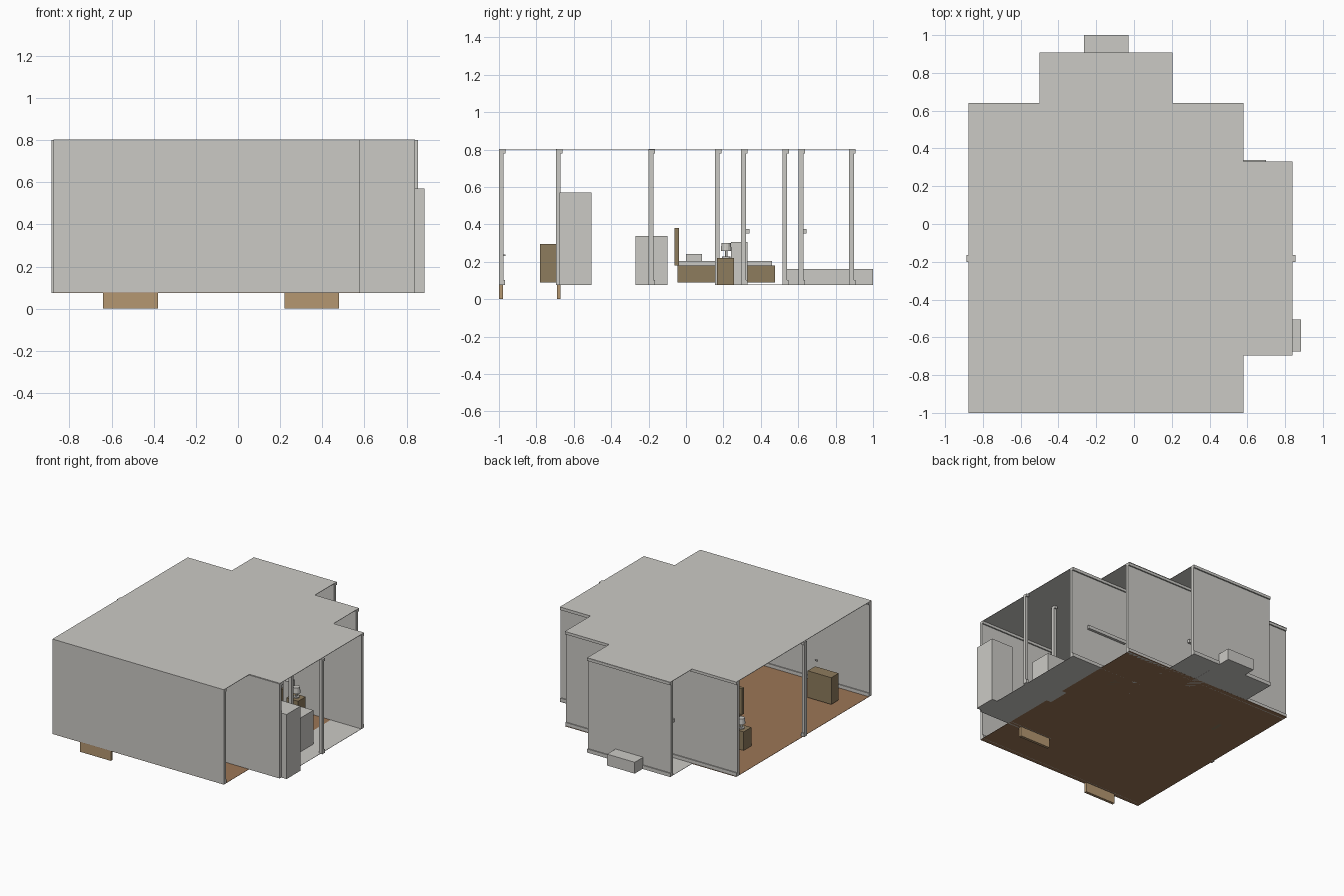
import bpy, bmesh

if "Cube" in bpy.data.objects:
    bpy.data.objects.remove(bpy.data.objects["Cube"])

FLOOR, CEIL, THICK = 0.075, 0.80, 0.025


def material(name, rgb):
    m = bpy.data.materials.new(name)
    m.diffuse_color = (*rgb, 1)
    m.use_nodes = True
    m.node_tree.nodes["Principled BSDF"].inputs["Base Color"].default_value = m.diffuse_color
    return m


white = material("warm_white", (0.60, 0.59, 0.56))
wood = material("floor_wood", (0.33, 0.18, 0.093))
tan = material("door_tan", (0.46, 0.31, 0.165))
brown = material("furniture_brown", (0.27, 0.20, 0.11))


def finish(name, bm, mat):
    bmesh.ops.recalc_face_normals(bm, faces=bm.faces)
    me = bpy.data.meshes.new(name)
    bm.to_mesh(me)
    bm.free()
    me.materials.append(mat)
    ob = bpy.data.objects.new(name, me)
    bpy.context.collection.objects.link(ob)
    return ob


def add_box(bm, x, y, z):
    vs = bmesh.ops.create_cube(bm, size=1)["verts"]
    for v in vs:
        v.co = [(r[0] + r[1]) / 2 + c * (r[1] - r[0]) for r, c in zip((x, y, z), v.co)]


def box(name, x, y, z, mat):
    bm = bmesh.new()
    add_box(bm, x, y, z)
    return finish(name, bm, mat)


def slab(name, outline, z, depth, mat):
    bm = bmesh.new()
    face = bm.faces.new([bm.verts.new((x, y, z)) for x, y in outline])
    ext = bmesh.ops.extrude_face_region(bm, geom=[face])
    for v in ext["geom"]:
        if isinstance(v, bmesh.types.BMVert):
            v.co.z += depth
    return finish(name, bm, mat)


def wall(name, x0, x1, y):
    # panel with a skirting board and a crown strip on its rear face
    bm = bmesh.new()
    add_box(bm, (x0, x1), (y, y + THICK), (FLOOR, CEIL))
    add_box(bm, (x0, x1), (y + THICK, y + THICK + 0.008), (FLOOR, FLOOR + 0.028))
    add_box(bm, (x0, x1), (y + THICK, y + THICK + 0.01), (CEIL - 0.02, CEIL))
    return finish(name, bm, white)


# ceiling following the stepped plan
slab("ceiling", [(-0.875, -1), (0.58, -1), (0.58, -0.69), (0.84, -0.69), (0.84, 0.33),
                 (0.58, 0.33), (0.58, 0.64), (0.205, 0.64), (0.205, 0.905),
                 (-0.5, 0.905), (-0.5, 0.64), (-0.875, 0.64)], CEIL, 0.003, white)

# floors
slab("wood_floor", [(-0.875, -1), (0.58, -1), (0.58, 0.64), (-0.875, 0.64)], FLOOR, 0.002, wood)
slab("kitchen_floor", [(0.58, -0.69), (0.84, -0.69), (0.84, 0.33), (0.58, 0.33)], FLOOR, 0.002, white)
slab("rear_floor", [(-0.5, 0.165), (0.205, 0.165), (0.205, 0.905), (-0.5, 0.905)],
     FLOOR + 0.0005, 0.002, white)

# walls across the plan
wall("front_wall", -0.875, 0.58, -1.0)
wall("kitchen_front_wall", 0.205, 0.84, -0.695)
wall("kitchen_rear_wall", 0.205, 0.84, 0.295)
wall("rear_wall", -0.875, 0.58, 0.602)
wall("bay_wall", -0.5, 0.205, 0.872)

# posts left at the partition corners
for i, (x, y) in enumerate([(-0.873, -0.2), (0.58, -0.2), (0.842, -0.2), (0.205, 0.155), (0.205, 0.515)]):
    wall(f"post_{i + 1}", x - 0.0125, x + 0.0125, y)

# doors sunk in the walls, with knobs
for i, (x, y) in enumerate([(-0.51, -1.0), (0.35, -0.692)]):
    box(f"door_{i + 1}", (x - 0.13, x + 0.13), (y + 0.001, y + 0.022), (0, 0.6), tan)
    box(f"door_knob_{i + 1}", (x + 0.075, x + 0.09), (y + 0.024, y + 0.035), (0.23, 0.24), white)

# window sills
box("kitchen_window_sill", (0.36, 0.70), (0.315, 0.34), (0.35, 0.376), white)
box("rear_window_sill", (-0.34, 0.03), (0.62, 0.645), (0.35, 0.376), white)

# kitchen fittings
box("refrigerator", (0.70, 0.885), (-0.675, -0.505), (FLOOR, 0.57), white)
box("stove", (0.54, 0.71), (-0.27, -0.10), (FLOOR, 0.337), white)
box("basin", (0.215, 0.275), (0.24, 0.33), (FLOOR, 0.305), white)

# low bench passing under the bay wall
box("bay_bench", (-0.265, -0.03), (0.525, 1.0), (FLOOR, 0.162), white)

# dresser
box("dresser", (-0.75, -0.55), (-0.78, -0.69), (0.09, 0.295), brown)

# bed
box("bed_base", (-0.44, 0.14), (-0.045, 0.475), (0.09, 0.18), brown)
box("headboard", (-0.45, 0.15), (-0.062, -0.037), (0.18, 0.38), brown)
box("mattress", (-0.43, 0.13), (-0.037, 0.46), (0.18, 0.205), white)
for i, x in enumerate((-0.28, -0.02)):
    box(f"pillow_{i + 1}", (x - 0.1, x + 0.1), (0.0, 0.085), (0.205, 0.242), white)

# nightstands with lamps
for i, x in enumerate((-0.62, 0.345)):
    box(f"nightstand_{i + 1}", (x - 0.05, x + 0.05), (0.165, 0.257), (FLOOR, 0.22), brown)
    bm = bmesh.new()
    for r0, r1, z0, z1 in ((0.022, 0.022, 0.22, 0.228), (0.007, 0.007, 0.228, 0.257),
                           (0.029, 0.025, 0.257, 0.30)):
        vs = bmesh.ops.create_cone(bm, cap_ends=True, segments=16, radius1=r0, radius2=r1,
                                   depth=z1 - z0)["verts"]
        bmesh.ops.translate(bm, verts=vs, vec=(x, 0.215, (z0 + z1) / 2))
    finish(f"lamp_{i + 1}", bm, white)
